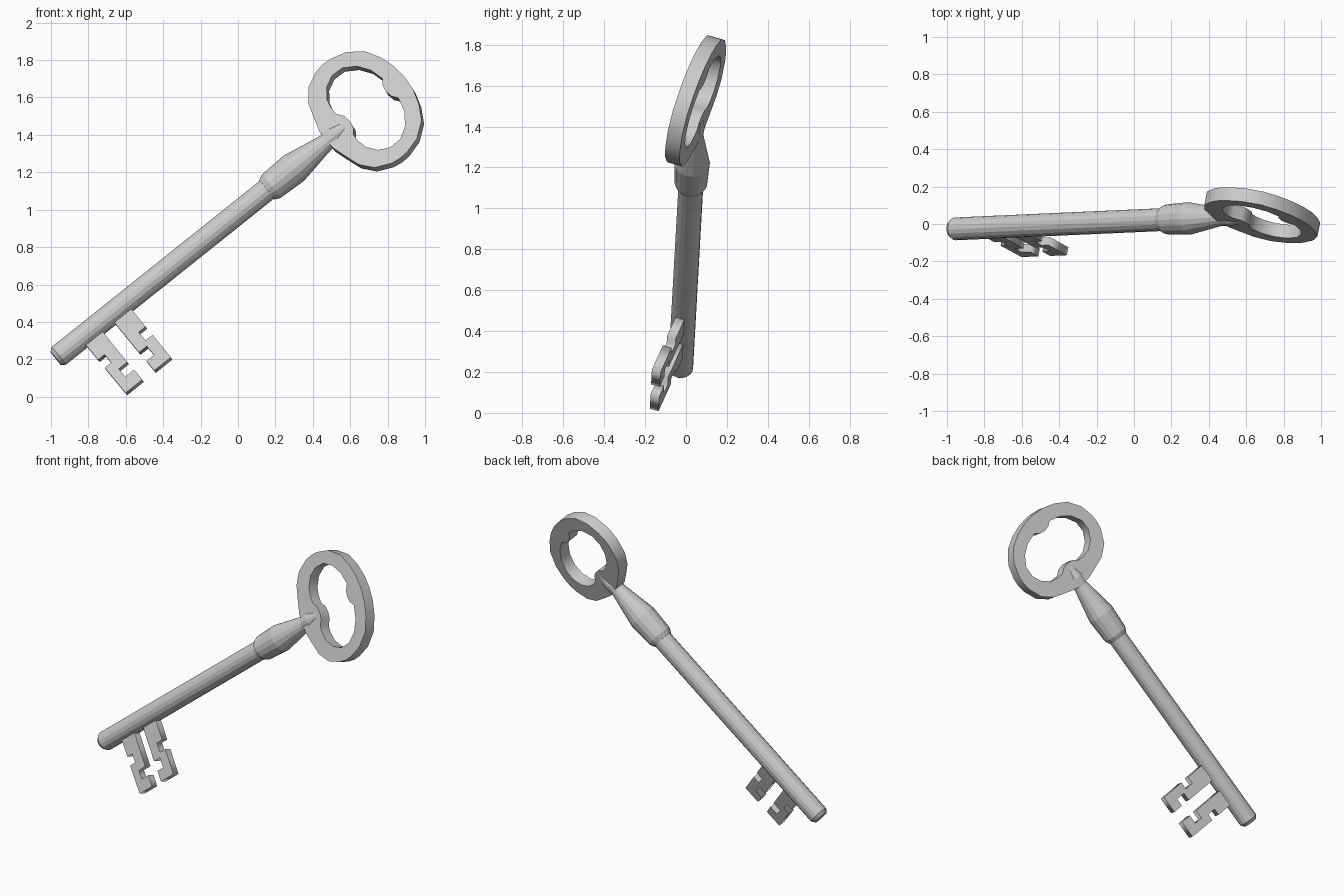
import bpy, bmesh
from math import sin, cos, pi, radians
from mathutils import Matrix, Vector

if "Cube" in bpy.data.objects:
    bpy.data.objects.remove(bpy.data.objects["Cube"])

# Key frame: u runs along the shaft, v towards the bit, n is the flat normal
A, ROLL = radians(38.6), radians(19.3)
u = Vector((cos(A), 0.035, sin(A))).normalized()
v = Vector((sin(A) * cos(ROLL), -sin(ROLL), -cos(A) * cos(ROLL)))
v = (v - u * v.dot(u)).normalized()
n = u.cross(v)
FRAME = Matrix.Translation((-0.975, -0.027, 0.205)) @ Matrix((u, v, n)).transposed().to_4x4()


def lathe(name, profile, sides=16):
    """Revolve (position, radius) pairs around the key axis."""
    bm = bmesh.new()
    rings = [[bm.verts.new((s, r * cos(2 * pi * i / sides), r * sin(2 * pi * i / sides)))
              for i in range(sides)] for s, r in profile]
    for a, b in zip(rings, rings[1:]):
        for i in range(sides):
            j = (i + 1) % sides
            bm.faces.new((a[i], a[j], b[j], b[i]))
    bm.faces.new(rings[0])
    bm.faces.new(rings[-1])
    bmesh.ops.recalc_face_normals(bm, faces=bm.faces)
    mesh = bpy.data.meshes.new(name)
    bm.to_mesh(mesh)
    bm.free()
    ob = bpy.data.objects.new(name, mesh)
    bpy.context.collection.objects.link(ob)
    ob.matrix_world = FRAME


def plate(name, outlines, thickness):
    """Flat plate from closed outlines; a second outline cuts a hole."""
    cu = bpy.data.curves.new(name, 'CURVE')
    cu.dimensions, cu.fill_mode, cu.extrude = '2D', 'BOTH', thickness / 2
    for pts in outlines:
        sp = cu.splines.new('POLY')
        sp.points.add(len(pts) - 1)
        for p, (x, y) in zip(sp.points, pts):
            p.co = (x, y, 0, 1)
        sp.use_cyclic_u = True
    ob = bpy.data.objects.new(name, cu)
    bpy.context.collection.objects.link(ob)
    ob.matrix_world = FRAME
    bpy.ops.object.select_all(action='DESELECT')
    ob.select_set(True)
    bpy.context.view_layer.objects.active = ob
    bpy.ops.object.convert(target='MESH')


def mirrored(half):
    """Complete a half outline across the key axis."""
    return half + [(s, -t) for s, t in reversed(half) if t > 0]


# Shaft with a chamfered tip
lathe("shaft", [(0, 0.045), (0.022, 0.061), (1.5, 0.061)])

# Collar, bulge and neck running into the bow
lathe("collar_neck", [(1.445, 0.066), (1.475, 0.08), (1.63, 0.087),
                      (1.85, 0.047), (1.91, 0.052), (2.015, 0.034)])

# Bow: rounded ring with a bump on both sides of the hole
outer = [(1.86, 0.06), (1.88, 0.13), (1.91, 0.225), (1.965, 0.295), (2.05, 0.336),
         (2.10, 0.344), (2.15, 0.342), (2.24, 0.316), (2.32, 0.253), (2.365, 0.17),
         (2.39, 0.085), (2.398, 0)]
hole = [(2.02, 0), (2.015, 0.04), (1.99, 0.075), (1.988, 0.12), (2.0, 0.175), (2.04, 0.23),
        (2.10, 0.262), (2.17, 0.26), (2.235, 0.217), (2.28, 0.15), (2.30, 0.07),
        (2.278, 0.04), (2.27, 0)]
plate("bow", [mirrored(outer), mirrored(hole)], 0.075)

# Bit: two notched teeth
plate("bit_tip", [[(.17, .03), (.17, .164), (.215, .164), (.215, .223), (.17, .223), (.172, .408),
                   (.286, .408), (.286, .335), (.225, .335), (.225, .277), (.284, .277),
                   (.284, .03)]], 0.045)
plate("bit_inner", [[(.364, .03), (.364, .276), (.418, .276), (.418, .34), (.366, .34), (.366, .41),
                     (.48, .41), (.48, .246), (.432, .246), (.432, .185), (.48, .185),
                     (.48, .03)]], 0.045)
